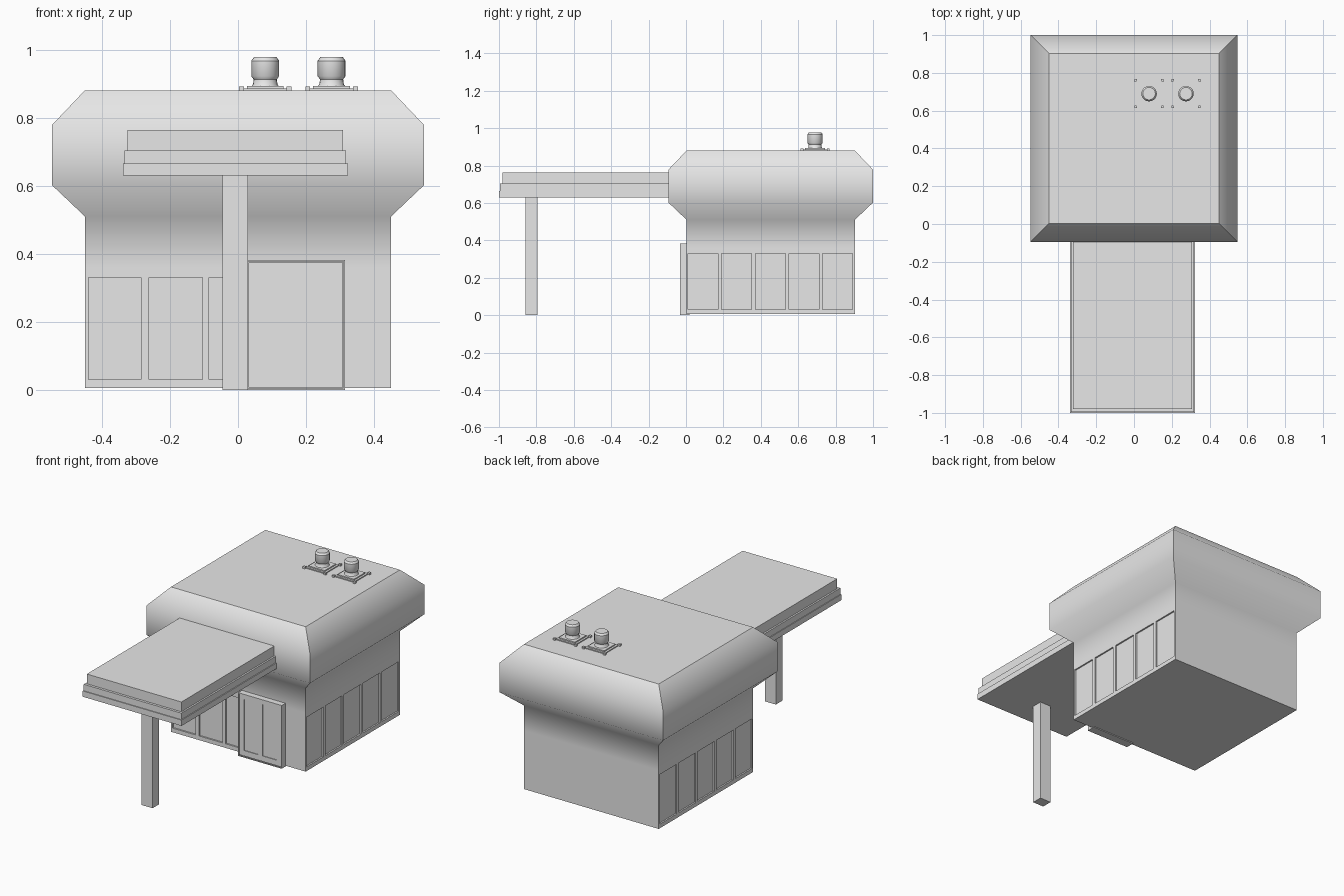
import bpy, bmesh, math
from mathutils import Vector, Matrix

cube = bpy.data.objects.get("Cube")
if cube:
    bpy.data.objects.remove(cube, do_unlink=True)

grey = bpy.data.materials.new("plain_grey")
grey.use_nodes = True
grey.diffuse_color = (0.8, 0.8, 0.8, 1)
grey.node_tree.nodes["Principled BSDF"].inputs["Base Color"].default_value = (0.8, 0.8, 0.8, 1)


def finish(name, bm):
    mesh = bpy.data.meshes.new(name)
    bm.to_mesh(mesh)
    bm.free()
    mesh.materials.append(grey)
    obj = bpy.data.objects.new(name, mesh)
    bpy.context.collection.objects.link(obj)
    return obj


def add_box(bm, x0, x1, y0, y1, z0, z1):
    mat = Matrix.Translation(((x0 + x1) / 2, (y0 + y1) / 2, (z0 + z1) / 2))
    mat = mat @ Matrix.Diagonal((x1 - x0, y1 - y0, z1 - z0, 1))
    return bmesh.ops.create_cube(bm, size=1, matrix=mat)["verts"]


def box(name, *bounds):
    bm = bmesh.new()
    add_box(bm, *bounds)
    return finish(name, bm)


def panel_sheet(bm, origin, along, length, z_cuts, spans, depth):
    """Upright sheet of cells; the cells in the spans are sunk to form panels."""
    cuts = [0] + [v for span in spans for v in span] + [length]
    o, d = Vector(origin), Vector(along)
    grid = [[bm.verts.new(o + d * c + Vector((0, 0, z))) for z in z_cuts] for c in cuts]
    sunk = []
    for i in range(len(cuts) - 1):
        for j in range(len(z_cuts) - 1):
            f = bm.faces.new((grid[i][j], grid[i + 1][j], grid[i + 1][j + 1], grid[i][j + 1]))
            if i % 2 and j == 1:
                sunk.append(f)
    bm.normal_update()
    if sunk:
        bmesh.ops.inset_individual(bm, faces=sunk, thickness=0, depth=-depth)


HALF, MID, BASE, SPLIT = 0.45, 0.453, 0.005, 0.36


def square(bm, h, z):
    return [bm.verts.new((sx * h, MID + sy * h, z))
            for sx, sy in ((-1, -1), (1, -1), (1, 1), (-1, 1))]


# Lower walls with sunken windows, and the floor
bm = bmesh.new()
levels = [BASE, 0.03, 0.33, SPLIT]
front, back = MID - HALF, MID + HALF
side = [(0.008 + 0.18 * i, 0.168 + 0.18 * i) for i in range(5)]
mirrored = [(2 * HALF - b, 2 * HALF - a) for a, b in reversed(side)]
shopfront = [(0.011, 0.165), (0.188, 0.345), (0.365, 0.472)]
panel_sheet(bm, (-HALF, front, 0), (1, 0, 0), 2 * HALF, levels, shopfront, 0.009)
panel_sheet(bm, (HALF, front, 0), (0, 1, 0), 2 * HALF, levels, side, 0.009)
panel_sheet(bm, (HALF, back, 0), (-1, 0, 0), 2 * HALF, levels, [], 0.009)
panel_sheet(bm, (-HALF, back, 0), (0, -1, 0), 2 * HALF, levels, mirrored, 0.009)
bm.faces.new(square(bm, HALF, BASE)[::-1])
finish("lower_walls", bm)

# Flared upper walls and roof, smooth up the profile and sharp at the corners
bm = bmesh.new()
profile = [(HALF, SPLIT), (HALF, 0.51), (0.547, 0.602), (0.547, 0.778), (HALF, 0.88)]
rings = [square(bm, h, z) for h, z in profile]
for low, high in zip(rings, rings[1:]):
    for i in range(4):
        k = (i + 1) % 4
        bm.faces.new((low[i], low[k], high[k], high[i]))
roof = bm.faces.new(rings[-1])
for f in bm.faces:
    f.smooth = True
for e in bm.edges:
    upright = abs(e.verts[0].co.z - e.verts[1].co.z) > 0.01
    e.smooth = not (upright or e in roof.edges)
finish("flared_upper_walls", bm)

# Entrance porch with two sunken door leaves
bm = bmesh.new()
body = add_box(bm, 0.024, 0.315, -0.033, 0.02, 0, 0.382)
face = min(bm.faces, key=lambda f: f.calc_center_median().y)
bmesh.ops.inset_individual(bm, faces=[face], thickness=0.007, depth=0)
bmesh.ops.inset_individual(bm, faces=[face], thickness=0, depth=-0.005)
bmesh.ops.delete(bm, geom=[face], context="FACES_ONLY")
panel_sheet(bm, (0.031, -0.028, 0), (1, 0, 0), 0.277, [0.007, 0.04, 0.35, 0.375],
            [(0.03, 0.124), (0.153, 0.247)], 0.004)
finish("entrance_doors", bm)

# Stepped canopy and its post
box("canopy_lower_slab", -0.338, 0.323, -1.0, -0.05, 0.63, 0.665)
box("canopy_middle_slab", -0.334, 0.318, -0.995, -0.05, 0.665, 0.704)
box("canopy_upper_slab", -0.324, 0.308, -0.98, -0.05, 0.704, 0.763)
box("canopy_post", -0.045, 0.029, -0.857, -0.793, 0, 0.635)


# Roof vents: square flashing with corner bolts and a turned cowl
def vent(name, x, y):
    bm = bmesh.new()
    for h, z0, z1 in ((0.066, 0.878, 0.886), (0.054, 0.885, 0.893)):
        add_box(bm, x - h, x + h, y - h, y + h, z0, z1)
    for sx in (-1, 1):
        for sy in (-1, 1):
            bx, by = x + sx * 0.07, y + sy * 0.07
            add_box(bm, bx - 0.007, bx + 0.007, by - 0.007, by + 0.007, 0.878, 0.892)
    finish(name + "_base", bm)

    bm = bmesh.new()
    outline = [(0.042, 0.89), (0.036, 0.898), (0.034, 0.912), (0.041, 0.922),
               (0.041, 0.967), (0.033, 0.978), (0, 0.978)]
    pts = [bm.verts.new((x + r, y, z)) for r, z in outline]
    edges = [bm.edges.new(p) for p in zip(pts, pts[1:])]
    bmesh.ops.spin(bm, geom=pts + edges, cent=(x, y, 0), axis=(0, 0, 1),
                   angle=math.tau, steps=20)
    bmesh.ops.remove_doubles(bm, verts=bm.verts, dist=0.0005)
    bmesh.ops.recalc_face_normals(bm, faces=bm.faces)
    if max(bm.faces, key=lambda f: f.calc_center_median().z).normal.z < 0:
        bmesh.ops.reverse_faces(bm, faces=bm.faces)
    obj = finish(name + "_cowl", bm)
    bpy.ops.object.select_all(action="DESELECT")
    obj.select_set(True)
    bpy.context.view_layer.objects.active = obj
    bpy.ops.object.shade_smooth_by_angle(angle=math.radians(35))


vent("left_vent", 0.275, 0.69)
vent("right_vent", 0.08, 0.69)
